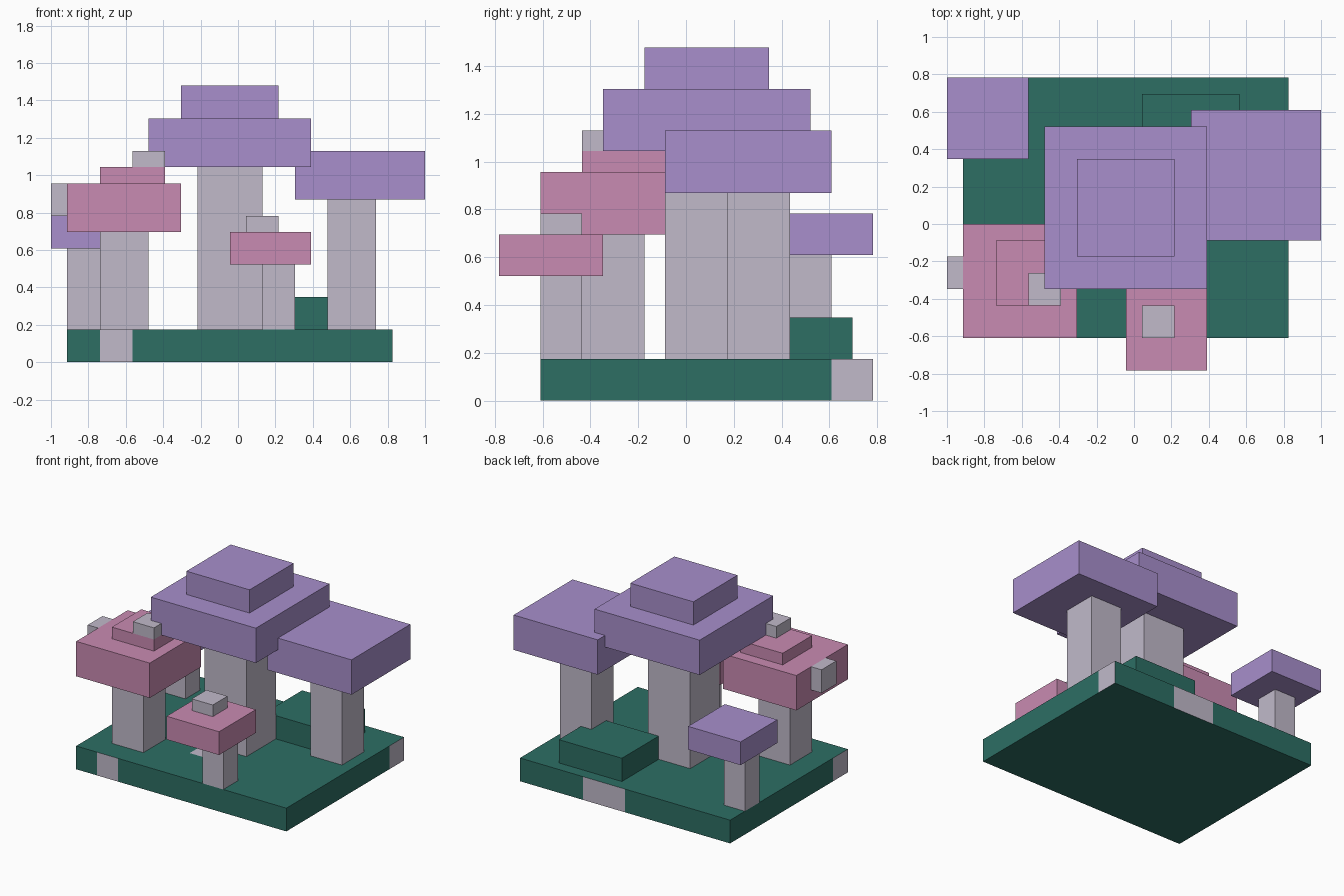
import bpy, bmesh
from mathutils import Vector

if "Cube" in bpy.data.objects:
    bpy.data.objects.remove(bpy.data.objects["Cube"], do_unlink=True)

# The model sits on a block grid: 23 wide, 18 deep, 17 high
UNIT = 2 / 23


def grid_point(x, y, z):
    return Vector((x - 11.5, y - 9, z)) * UNIT


def material(name, colour):
    mat = bpy.data.materials.new(name)
    mat.use_nodes = True
    mat.diffuse_color = (*colour, 1)
    mat.node_tree.nodes["Principled BSDF"].inputs["Base Color"].default_value = (*colour, 1)
    return mat


GREEN = material("deep green", (0.026, 0.156, 0.127))
STONE = material("pale grey", (0.533, 0.491, 0.591))
PURPLE = material("lavender", (0.392, 0.275, 0.604))
PINK = material("rose pink", (0.584, 0.258, 0.445))


def block(name, mat, xs, ys, zs):
    """Box spanning grid ranges in x, y and z."""
    low, high = (grid_point(*corner) for corner in zip(xs, ys, zs))
    bm = bmesh.new()
    bmesh.ops.create_cube(bm, size=1)
    bmesh.ops.scale(bm, vec=high - low, verts=bm.verts)
    bmesh.ops.translate(bm, vec=(low + high) / 2, verts=bm.verts)
    mesh = bpy.data.meshes.new(name)
    bm.to_mesh(mesh)
    bm.free()
    mesh.materials.append(mat)
    obj = bpy.data.objects.new(name, mesh)
    bpy.context.collection.objects.link(obj)
    return obj


def paint_patches(obj, mat, patches):
    """Cut rectangles into faces; each patch is (normal, x range, y range)."""
    obj.data.materials.append(mat)
    bm = bmesh.new()
    bm.from_mesh(obj.data)
    for normal, *ranges in patches:
        for axis, limits in enumerate(ranges):
            direction = Vector((axis == 0, axis == 1, 0))
            for limit in limits:
                bmesh.ops.bisect_plane(
                    bm, geom=bm.verts[:] + bm.edges[:] + bm.faces[:],
                    plane_co=grid_point(limit, limit, 0), plane_no=direction)
    bm.normal_update()
    for face in bm.faces:
        centre = face.calc_center_median() / UNIT + Vector((11.5, 9, 0))
        for normal, xr, yr in patches:
            inside = (xr[0] - 0.1 < centre.x < xr[1] + 0.1
                      and yr[0] - 0.1 < centre.y < yr[1] + 0.1)
            if inside and face.normal.dot(Vector(normal)) > 0.9:
                face.material_index = 1
    bmesh.ops.dissolve_limit(bm, angle_limit=0.01, verts=bm.verts[:],
                             edges=bm.edges[:], delimit={'MATERIAL'})
    bm.to_mesh(obj.data)
    bm.free()


# Ground slab with stone patches, and a raised mound
ground = block("ground_slab", GREEN, (1, 21), (2, 18), (0, 2))
paint_patches(ground, STONE, [
    ((0, -1, 0), (3, 5), (2, 2)),
    ((0, 1, 0), (11, 15), (18, 18)),
    ((1, 0, 0), (21, 21), (16, 18)),
    ((-1, 0, 0), (1, 1), (2, 4)),
    ((0, 0, 1), (9, 11), (6, 8)),
])
block("ground_mound", GREEN, (12, 18), (12, 17), (2, 4))

# Central tree
block("central_trunk", STONE, (9, 13), (8, 12), (2, 12))
block("central_canopy", PURPLE, (6, 16), (5, 15), (12, 15))
block("central_canopy_top", PURPLE, (8, 14), (7, 13), (15, 17))

# Left tree
block("left_trunk", STONE, (17, 20), (11, 14), (2, 10))
block("left_canopy", PURPLE, (15, 23), (8, 16), (10, 13))

# Small back tree
block("back_trunk", STONE, (1, 3), (14, 16), (2, 7))
block("back_canopy", PURPLE, (0, 5), (13, 18), (7, 9))

# Right pink tree with stone knobs
block("right_trunk", STONE, (3, 6), (4, 7), (2, 8))
block("right_canopy", PINK, (1, 8), (2, 9), (8, 11))
block("right_canopy_top", PINK, (3, 7), (4, 8), (11, 12))
block("right_top_knob", STONE, (5, 7), (4, 6), (12, 13))
block("right_side_knob", STONE, (0, 1), (5, 7), (9, 11))

# Small front pink tree
block("front_trunk", STONE, (13, 15), (2, 4), (2, 6))
block("front_canopy", PINK, (11, 16), (0, 5), (6, 8))
block("front_top_knob", STONE, (12, 14), (2, 4), (8, 9))
